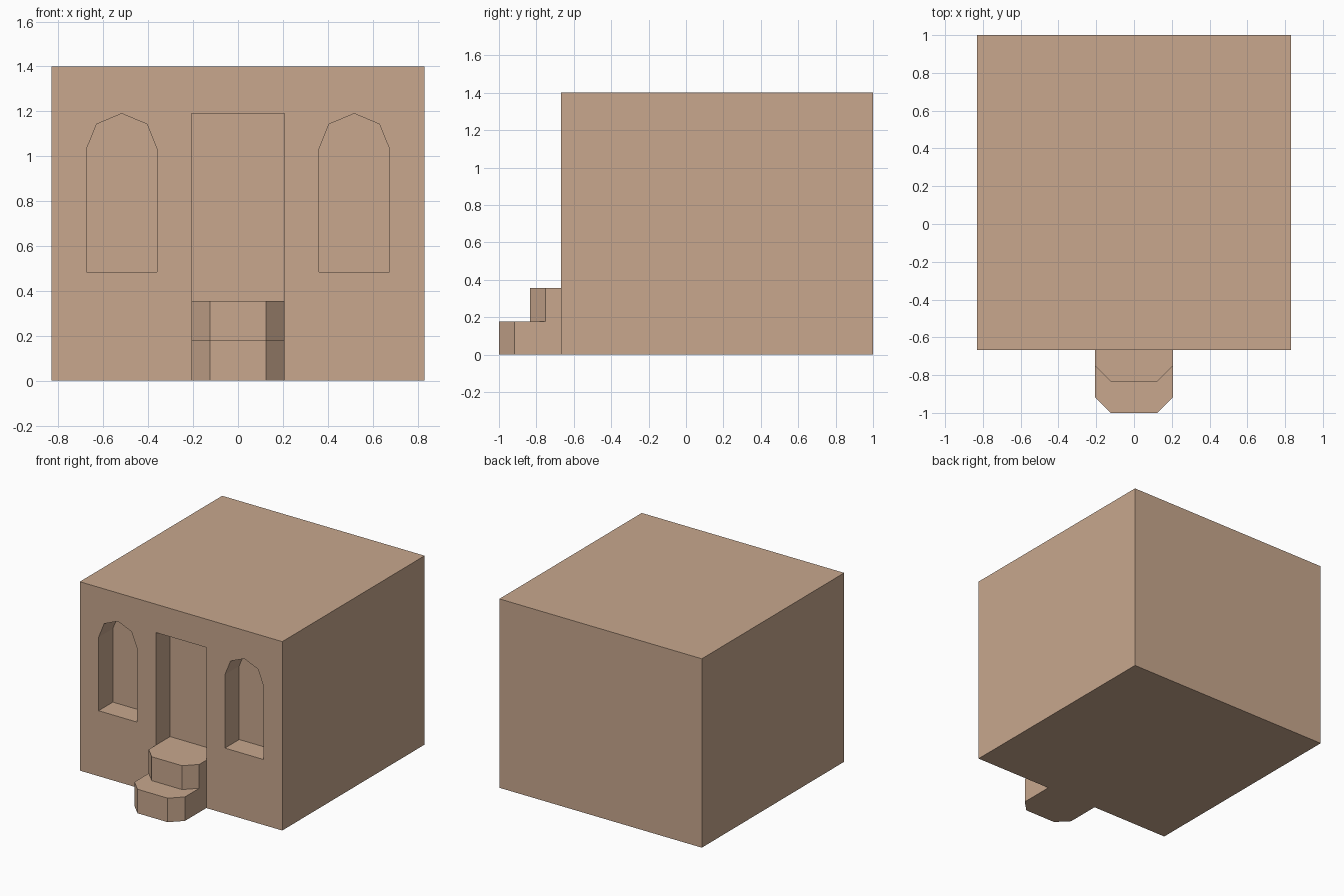
import bpy, bmesh
from mathutils import Vector

if "Cube" in bpy.data.objects:
    bpy.data.objects.remove(bpy.data.objects["Cube"])

clay = bpy.data.materials.new("clay")
clay.diffuse_color = (0.58, 0.39, 0.27, 1)
clay.use_nodes = True
clay.node_tree.nodes["Principled BSDF"].inputs["Base Color"].default_value = clay.diffuse_color


def prism(name, points, offset):
    """Extrude a flat outline of 3D points along an offset."""
    bm = bmesh.new()
    face = bm.faces.new([bm.verts.new(p) for p in points])
    ext = bmesh.ops.extrude_face_region(bm, geom=[face], use_keep_orig=True)
    verts = [g for g in ext["geom"] if isinstance(g, bmesh.types.BMVert)]
    bmesh.ops.translate(bm, verts=verts, vec=Vector(offset))
    bmesh.ops.recalc_face_normals(bm, faces=bm.faces)
    mesh = bpy.data.meshes.new(name)
    bm.to_mesh(mesh)
    bm.free()
    mesh.materials.append(clay)
    obj = bpy.data.objects.new(name, mesh)
    bpy.context.collection.objects.link(obj)
    return obj


HALF_W, FRONT, BACK, HEIGHT = 0.83, -0.667, 1.0, 1.4
RECESS = -0.5      # back plane of the door and window recesses
DOOR_W = 0.207

# Main block
walls = prism("walls", [(-HALF_W, FRONT, 0), (HALF_W, FRONT, 0),
                        (HALF_W, BACK, 0), (-HALF_W, BACK, 0)], (0, 0, HEIGHT))


def recess(name, outline):
    """Cut an x-z outline into the front wall."""
    start = FRONT - 0.1
    cutter = prism(name, [(x, start, z) for x, z in outline], (0, RECESS - start, 0))
    cutter.hide_render = True
    cutter.hide_viewport = True
    cutter.display_type = 'WIRE'
    mod = walls.modifiers.new(name, 'BOOLEAN')
    mod.operation = 'DIFFERENCE'
    mod.solver = 'EXACT'
    mod.object = cutter


# Doorway, reaching the ground so the steps can fill its foot
recess("door_cutter", [(-DOOR_W, -0.1), (DOOR_W, -0.1), (DOOR_W, 1.19), (-DOOR_W, 1.19)])

# Pair of arched window niches
arch = [(-0.158, 0.485), (0.158, 0.485), (0.158, 1.03), (0.112, 1.143),
        (0, 1.19), (-0.112, 1.143), (-0.158, 1.03)]
for side, cx in (("left", -0.518), ("right", 0.518)):
    recess(f"{side}_window_cutter", [(cx + x, z) for x, z in arch])

# Two steps with chamfered front corners, running back into the doorway
CHAMFER = 0.083
for name, front, z0, z1 in (("lower_step", -1.0, 0, 0.178),
                            ("upper_step", -0.833, 0.178, 0.355)):
    w = DOOR_W
    prism(name, [(-w, RECESS, z0), (-w, front + CHAMFER, z0), (-w + CHAMFER, front, z0),
                 (w - CHAMFER, front, z0), (w, front + CHAMFER, z0), (w, RECESS, z0)],
          (0, 0, z1 - z0))
